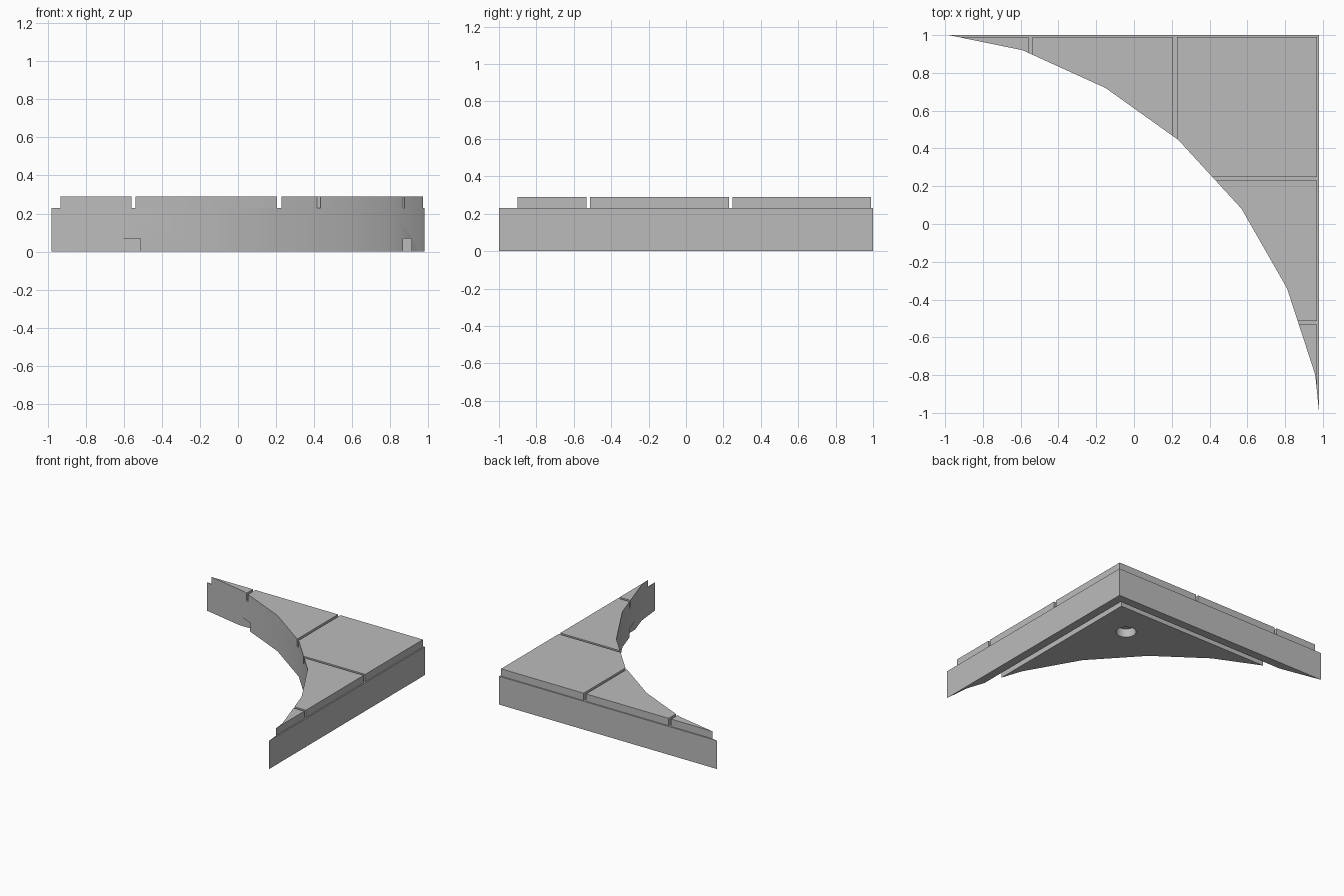
import bpy, bmesh, math
from mathutils import Vector

cube = bpy.data.objects.get("Cube")
if cube:
    bpy.data.objects.remove(cube, do_unlink=True)

grey = bpy.data.materials.new("stone_grey")
grey.use_nodes = True
COLOUR = (0.5, 0.5, 0.5, 1)
grey.diffuse_color = COLOUR
grey.node_tree.nodes["Principled BSDF"].inputs["Base Color"].default_value = COLOUR

# Right-angled corner with a concave faceted arc
OUTLINE = [(0.98, 1), (-0.98, 1), (-0.59, 0.92), (-0.15, 0.72), (0.235, 0.445),
           (0.57, 0.08), (0.81, -0.34), (0.96, -0.8), (0.98, -1)]


def prism(name, points, z0, z1, limits=()):
    """Extrude a flat outline, trimmed to limits of (axis, side, value)."""
    bm = bmesh.new()
    bm.faces.new([bm.verts.new((x, y, z0)) for x, y in points])
    for axis, side, value in limits:
        normal = Vector((0, 0, 0))
        normal[axis] = side
        point = Vector((0, 0, z0))
        point[axis] = value
        bmesh.ops.bisect_plane(bm, geom=bm.verts[:] + bm.edges[:] + bm.faces[:],
                               dist=1e-5, plane_co=point, plane_no=normal,
                               clear_outer=True)
    top = bmesh.ops.extrude_face_region(bm, geom=bm.faces[:])["geom"]
    bmesh.ops.translate(bm, vec=(0, 0, z1 - z0),
                        verts=[v for v in top if isinstance(v, bmesh.types.BMVert)])
    bmesh.ops.recalc_face_normals(bm, faces=bm.faces[:])
    mesh = bpy.data.meshes.new(name)
    bm.to_mesh(mesh)
    bm.free()
    mesh.materials.append(grey)
    obj = bpy.data.objects.new(name, mesh)
    bpy.context.collection.objects.link(obj)
    return obj


def activate(obj):
    bpy.ops.object.select_all(action='DESELECT')
    obj.select_set(True)
    bpy.context.view_layer.objects.active = obj


def smooth(obj):
    activate(obj)
    bpy.ops.object.shade_smooth_by_angle(angle=math.radians(30))


# Base slab with an L-shaped groove and a round socket underneath
base = prism("base_slab", OUTLINE, 0, 0.23)
groove = prism("groove_cutter", [(0.91, 0.93), (-1.2, 0.93), (-1.2, 0.885), (0.865, 0.885),
                                 (0.865, -1.2), (0.91, -1.2)], -0.1, 0.07)
circle = [(0.59 + 0.075 * math.cos(math.tau * i / 24),
           0.61 + 0.075 * math.sin(math.tau * i / 24)) for i in range(24)]
socket = prism("socket_cutter", circle, -0.1, 0.07)
for cutter in (groove, socket):
    cutter.hide_render = True
    activate(base)
    mod = base.modifiers.new("cut", 'BOOLEAN')
    mod.operation = 'DIFFERENCE'
    mod.solver = 'EXACT'
    mod.object = cutter
    bpy.ops.object.modifier_apply(modifier=mod.name)
    bpy.data.objects.remove(cutter, do_unlink=True)
smooth(base)

# Paving tiles on top, separated by narrow joints
X, Y = 0, 1
TILES = {
    "corner_tile": [(X, -1, 0.228), (Y, -1, 0.249)],
    "back_middle_tile": [(X, 1, 0.206), (X, -1, -0.537)],
    "back_end_tile": [(X, 1, -0.559)],
    "side_middle_tile": [(Y, 1, 0.229), (Y, -1, -0.513)],
    "side_end_tile": [(Y, 1, -0.533)],
}
for name, limits in TILES.items():
    smooth(prism(name, OUTLINE, 0.23, 0.29, [(X, 1, 0.97), (Y, 1, 0.99)] + limits))
